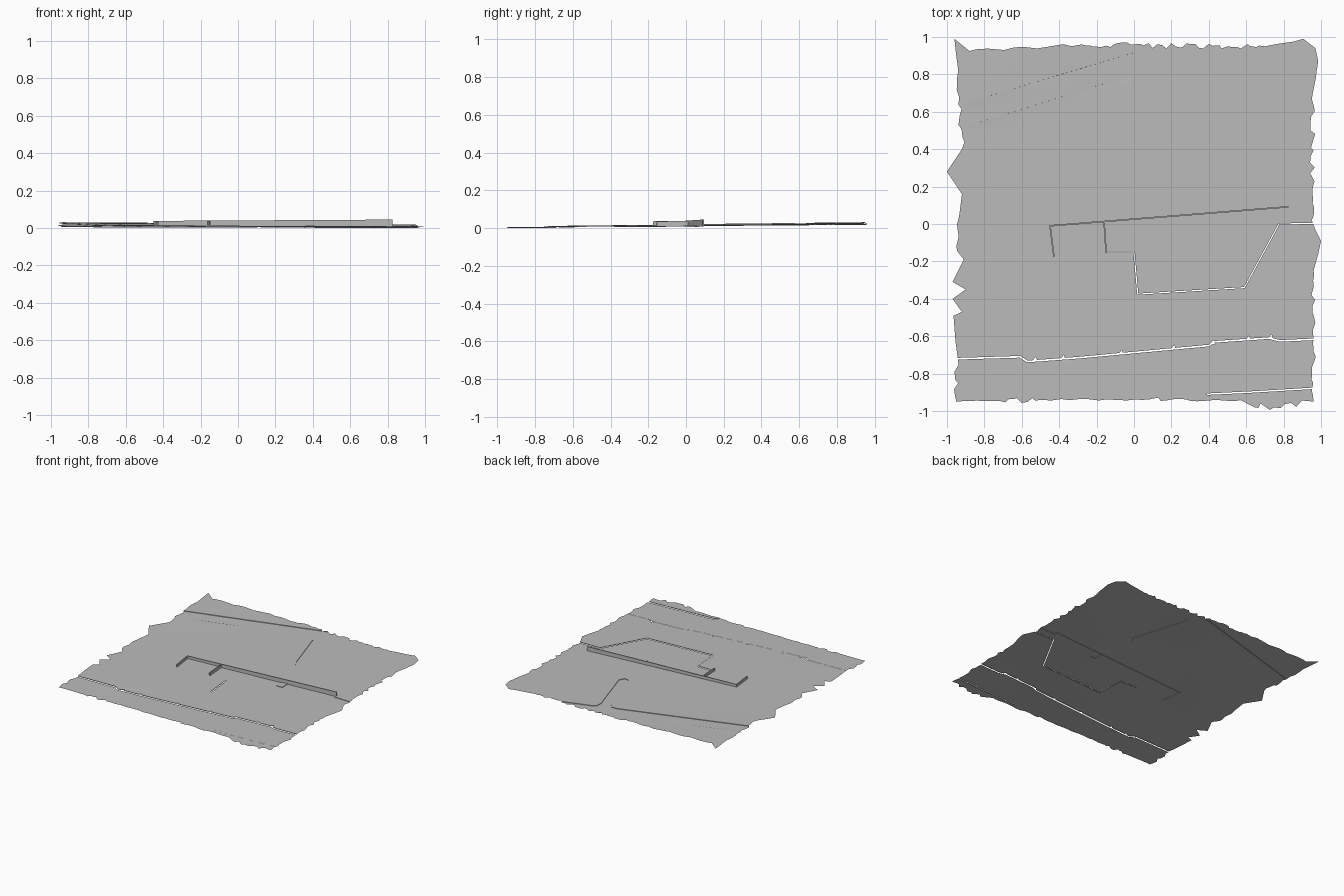
import bpy, math, random
from mathutils import Vector
from mathutils.geometry import delaunay_2d_cdt

random.seed(4)
cube = bpy.data.objects.get("Cube")
if cube:
    bpy.data.objects.remove(cube)

GREY = (0.5, 0.5, 0.5, 1)
mat = bpy.data.materials.new("plain grey")
mat.use_nodes = True
mat.diffuse_color = GREY
mat.node_tree.nodes["Principled BSDF"].inputs["Base Color"].default_value = GREY
STEP = 0.004


def add_object(name, verts, faces):
    mesh = bpy.data.meshes.new(name)
    mesh.from_pydata(verts, [], faces)
    mesh.materials.append(mat)
    obj = bpy.data.objects.new(name, mesh)
    bpy.context.collection.objects.link(obj)
    return obj


def ground(x, y):
    """Gently sloping hillside, highest at the back left."""
    u, v = (x + 1) / 2, (y + 1) / 2
    front = 0.010 - 0.005 * u
    back = 0.034 - 0.015 * u
    ripple = 0.0008 * math.sin(5 * x + 1) * math.sin(4 * y)
    return front * (1 - v) + back * v + ripple


def torn_edge(start, end, outward, jag, gap):
    """Ragged border between two points."""
    a, b, n = Vector(start), Vector(end), Vector(outward)
    count = max(1, round((b - a).length / gap))
    pts = [a]
    for i in range(1, count):
        t = (i + random.uniform(-0.3, 0.3)) / count
        pts.append(a.lerp(b, t) + n * random.uniform(-jag, jag))
    return pts


# Torn outline, anticlockwise, with the larger spikes as fixed corners
south, east, north, west = (0, -1), (1, 0), (0, 1), (-1, 0)
border = [
    ((-0.95, -0.95), south, 0.004, 0.06), ((-0.72, -0.945), south, 0.016, 0.025),
    ((-0.5, -0.94), south, 0.005, 0.05), ((0.05, -0.94), south, 0.015, 0.025),
    ((0.3, -0.945), south, 0.006, 0.04), ((0.55, -0.945), south, 0.02, 0.022),
    ((0.75, -0.98), south, 0.015, 0.03), ((0.96, -0.95), east, 0.012, 0.03),
    ((0.96, -0.25), east, 0.005, 0.08), ((1, -0.09), east, 0.004, 0.08),
    ((0.95, 0.02), east, 0.014, 0.03), ((0.96, 0.72), east, 0.004, 0.06),
    ((0.985, 0.87), east, 0.003, 0.1), ((0.97, 0.94), east, 0, 0.1),
    ((0.905, 0.99), north, 0.005, 0.08), ((0.7, 0.95), north, 0.016, 0.025),
    ((0.05, 0.955), north, 0.016, 0.022), ((-0.28, 0.96), north, 0.008, 0.05),
    ((-0.88, 0.925), north, 0, 0.2), ((-0.96, 0.99), west, 0.003, 0.1),
    ((-0.94, 0.82), west, 0.015, 0.035), ((-0.92, 0.4), west, 0.004, 0.1),
    ((-1, 0.28), west, 0.004, 0.1), ((-0.92, 0.16), west, 0.01, 0.06),
    ((-0.95, -0.12), west, 0.01, 0.04), ((-0.91, -0.19), west, 0, 0.2),
    ((-0.97, -0.31), west, 0, 0.2), ((-0.9, -0.35), west, 0, 0.2),
    ((-0.97, -0.4), west, 0, 0.2), ((-0.92, -0.47), west, 0, 0.2),
    ((-0.965, -0.49), west, 0.003, 0.1), ((-0.945, -0.7), west, 0.015, 0.03)]
outline = []
for i, (p, n, jag, gap) in enumerate(border):
    outline += torn_edge(p, border[(i + 1) % len(border)][0], n, jag, gap)

# Sunken areas: front street, courtyard with drive, back lane with side lane
kerb = [(-1.1, -0.725), (-0.61, -0.71), (-0.57, -0.735), (-0.3, -0.715),
        (0.4, -0.65), (0.43, -0.63), (0.72, -0.61), (0.78, -0.625), (1.1, -0.61)]
far_kerb = [(0.36, -1.1), (0.36, -0.935), (0.39, -0.91), (0.6, -0.9), (1.1, -0.87)]
yard_edge = [(-0.15, -0.15), (0, -0.15), (0.02, -0.375), (0.59, -0.34),
             (0.775, 0), (1.1, 0.005)]
street = far_kerb + kerb[::-1] + [(-1.1, -1.1)]
yard = yard_edge + [(1.1, 0.067), (0.82, 0.07), (0.82, 0.09), (0.41, 0.058),
                    (0.41, -0.015), (0.36, -0.015), (0.36, 0.054), (-0.16, 0.01)]
lane = [(-1.1, 0.46), (0.05, 0.815), (0.1, 0.815), (0.13, 0.78), (0.25, 0.39),
        (0.275, 0.35), (0.31, 0.345), (0.335, 0.385), (0.2, 0.81),
        (0.205, 0.855), (0.24, 0.88), (0.7, 1.02), (0.3, 1.005), (-1.1, 0.588)]
polys = [outline, street, yard, lane]


def add_slits(path, width):
    """Open joint following a path."""
    for p, q in zip(path, path[1:]):
        a, b = Vector(p), Vector(q)
        d = (b - a).normalized()
        n = Vector((-d.y, d.x)) * width / 2
        polys.append([a - n, b - n, b + n, a + n])


add_slits(kerb, 0.009)
add_slits(far_kerb[2:], 0.008)
add_slits(yard_edge, 0.006)
# Small chips along the front kerb
for x, y in [(-0.53, -0.73), (-0.38, -0.72), (-0.07, -0.695), (0.21, -0.667),
             (0.61, -0.617), (0.73, -0.61), (0.42, -0.64)]:
    polys.append([(x - 0.012, y), (x + 0.014, y - 0.004), (x + 0.005, y + 0.02)])

# One triangulation of outline, areas, joints and a field of inner points
points, loops = [], []
for poly in polys:
    loops.append(list(range(len(points), len(points) + len(poly))))
    points += [Vector(p) for p in poly]
points += [Vector((i / 18, j / 18)) for i in range(-16, 17) for j in range(-16, 17)]
flat, _, tris, _, _, origin = delaunay_2d_cdt(points, [], loops, 1, 1e-5)

verts, faces, index, edge_use = [], [], {}, {}


def vert(i, level):
    if (i, level) not in index:
        index[i, level] = len(verts)
        x, y = flat[i]
        verts.append((x, y, ground(x, y) - STEP * level))
    return index[i, level]


for tri, src in zip(tris, origin):
    if 0 not in src:
        continue
    hole = any(s > 3 for s in src)
    level = -1 if hole else int(any(s in (1, 2, 3) for s in src))
    if not hole:
        faces.append([vert(i, level) for i in tri])
    for k in range(3):
        a, b = tri[k], tri[(k + 1) % 3]
        edge_use.setdefault(frozenset((a, b)), []).append((level, a, b))
# Upright kerb faces between the upper and lower levels
for uses in edge_use.values():
    levels = {u[0] for u in uses}
    if len(uses) == 2 and levels in ({0, 1}, {0, -1}):
        _, a, b = next(u for u in uses if u[0] == 0)
        faces.append([vert(b, 0), vert(a, 0), vert(a, 1), vert(b, 1)])

low = min(v[2] for v in verts)
terrain = add_object("terrain", [(x, y, z - low) for x, y, z in verts], faces)


def wall(name, p, q, top_p, top_q, thick=0.008):
    """Thin upright wall with a level-by-end top, sunk into the ground."""
    a, b = Vector(p), Vector(q)
    d = (b - a).normalized()
    n = Vector((-d.y, d.x)) * thick / 2
    ring = [a - n, b - n, b + n, a + n]
    tops = [top_p, top_q, top_q, top_p]
    vs = [(c.x, c.y, ground(c.x, c.y) - low - STEP) for c in ring]
    vs += [(c.x, c.y, t) for c, t in zip(ring, tops)]
    fs = [(3, 2, 1, 0), (4, 5, 6, 7)]
    fs += [(i, (i + 1) % 4, (i + 1) % 4 + 4, i + 4) for i in range(4)]
    add_object(name, vs, fs)


wall("long_wall", (-0.452, -0.01), (0.825, 0.092), 0.038, 0.045)
wall("end_wall", (-0.449, -0.01), (-0.428, -0.175), 0.038, 0.036)
wall("cross_wall", (-0.16, 0.012), (-0.149, -0.155), 0.038, 0.035)

# Smooth hillside with crisp kerbs
bpy.ops.object.select_all(action='DESELECT')
terrain.select_set(True)
bpy.context.view_layer.objects.active = terrain
bpy.ops.object.shade_smooth_by_angle(angle=math.radians(30))
